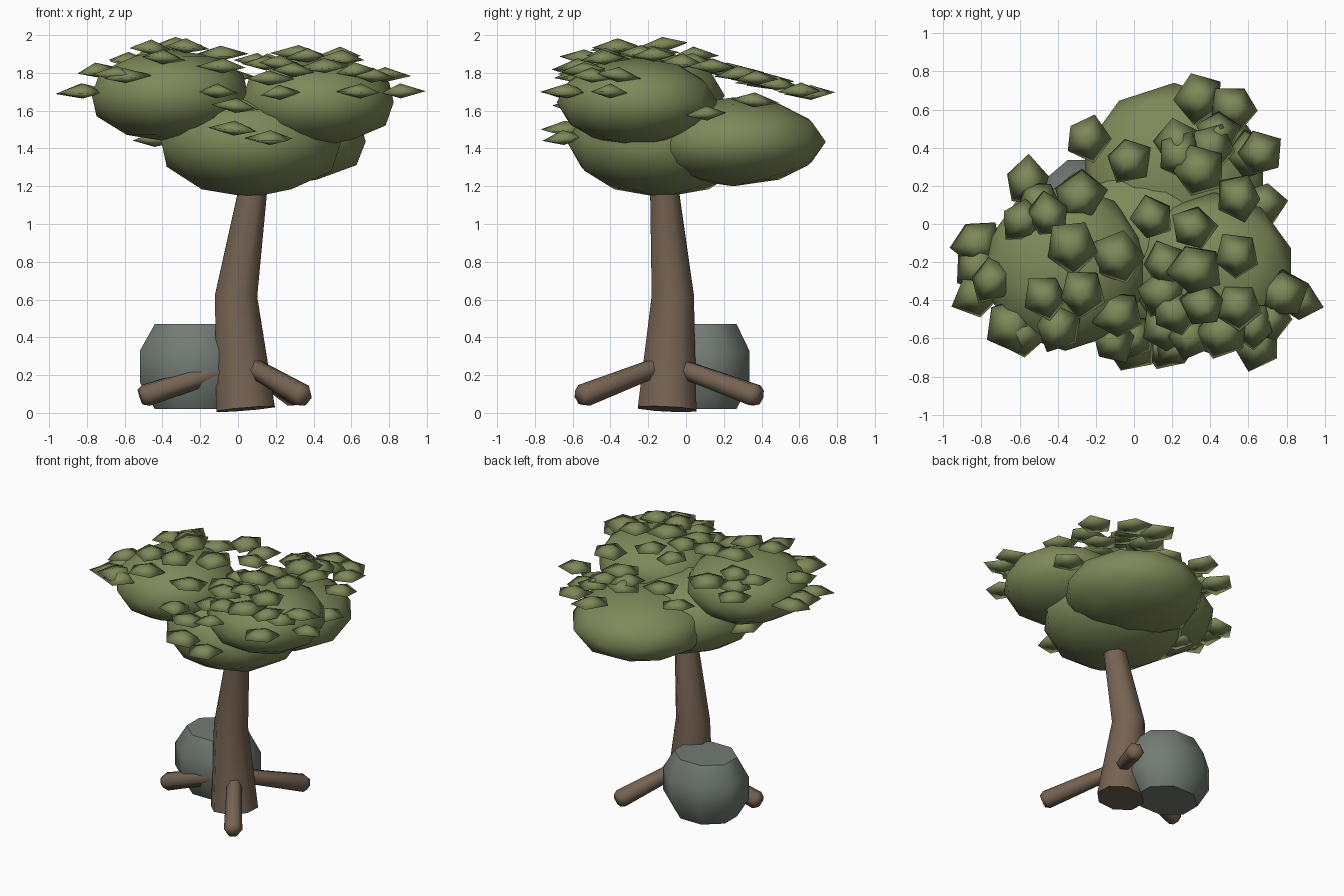
import bpy
import bmesh
import math
import random
from mathutils import Matrix, Vector, Euler

random.seed(4)
UP = Vector((0, 0, 1))

default_cube = bpy.data.objects.get("Cube")
if default_cube:
    bpy.data.objects.remove(default_cube, do_unlink=True)


def make_material(name, rgb):
    mat = bpy.data.materials.new(name)
    mat.use_nodes = True
    colour = (*rgb, 1)
    mat.diffuse_color = colour
    shader = mat.node_tree.nodes["Principled BSDF"]
    shader.inputs["Base Color"].default_value = colour
    shader.inputs["Roughness"].default_value = 0.9
    return mat


foliage_green = make_material("foliage green", (0.21, 0.25, 0.1))
bark_brown = make_material("bark brown", (0.18, 0.125, 0.085))
stone_grey = make_material("stone grey", (0.17, 0.2, 0.175))


def finish(bm, name, mat, sharp_angle):
    """Turn a bmesh into a shaded object."""
    bmesh.ops.recalc_face_normals(bm, faces=bm.faces)
    mesh = bpy.data.meshes.new(name)
    bm.to_mesh(mesh)
    bm.free()
    mesh.materials.append(mat)
    obj = bpy.data.objects.new(name, mesh)
    bpy.context.collection.objects.link(obj)
    bpy.ops.object.select_all(action="DESELECT")
    obj.select_set(True)
    bpy.context.view_layer.objects.active = obj
    bpy.ops.object.shade_smooth_by_angle(angle=math.radians(sharp_angle))
    return obj


def loft(name, path, sides, mat, sharp_angle, depth=1):
    """Capped tube through (centre, radius) stations; depth scales its y radius."""
    bm = bmesh.new()
    points = [Vector(p) for p, _ in path]
    rings = []
    for i, (_, radius) in enumerate(path):
        before = points[max(i - 1, 0)]
        after = points[min(i + 1, len(points) - 1)]
        turn = UP.rotation_difference((after - before).normalized())
        ring = []
        for k in range(sides):
            a = math.tau * (k + 0.5) / sides
            offset = Vector((math.cos(a), math.sin(a) * depth, 0)) * radius
            ring.append(bm.verts.new(points[i] + turn @ offset))
        rings.append(ring)
    for low, high in zip(rings, rings[1:]):
        for k in range(sides):
            n = (k + 1) % sides
            bm.faces.new((low[k], low[n], high[n], high[k]))
    bm.faces.new(rings[0])
    bm.faces.new(rings[-1])
    return finish(bm, name, mat, sharp_angle)


# Bent, tapering trunk
loft("trunk", [((0.04, -0.1, 0.02), 0.168), ((-0.01, -0.07, 0.62), 0.121),
               ((0.09, -0.12, 1.25), 0.077)], 8, bark_brown, 50)

# Three roots spread evenly around the trunk, with blunted ends
for label, degrees in (("front", -56), ("back", 61), ("side", 186)):
    a = math.radians(degrees)
    outward = Vector((math.cos(a), math.sin(a), 0))
    foot = Vector((0.04, -0.1, 0))
    loft(label + "_root",
         [(foot + outward * 0.09 + UP * 0.235, 0.052),
          (foot + outward * 0.53 + UP * 0.093, 0.064),
          (foot + outward * 0.56 + UP * 0.083, 0.045)], 6, bark_brown, 65)

# Boulder with flat top and bottom
rock = Vector((-0.228, 0.085, 0))
loft("boulder", [(rock + UP * z, r) for z, r in
                 ((0.02, 0.23), (0.16, 0.315), (0.33, 0.315), (0.47, 0.23))],
     8, stone_grey, 50, depth=0.86)

# Flattened foliage masses: centre, width radius, height radius
MASSES = {
    "lower_foliage": ((0.07, -0.13, 1.435), 0.5, 0.295),
    "left_side_foliage": ((0.42, -0.26, 1.645), 0.425, 0.235),
    "right_side_foliage": ((-0.36, -0.23, 1.68), 0.435, 0.245),
    "back_foliage": ((0.21, 0.25, 1.435), 0.49, 0.235),
}
for name, (centre, wide, tall) in MASSES.items():
    bm = bmesh.new()
    bmesh.ops.create_icosphere(
        bm, subdivisions=2, radius=1,
        matrix=Matrix.Translation(centre) @ Matrix.Diagonal((wide, wide, tall, 1)))
    finish(bm, name, foliage_green, 80)


def canopy_height(x, y):
    """Height of the leaf layer above a ground point, sloping down to the back."""
    best = 1.67 if y < 0 else 1.84 - 0.27 * y
    for (cx, cy, cz), wide, tall in MASSES.values():
        d = math.hypot(x - cx, y - cy) / wide
        if d < 1:
            best = max(best, cz + tall * math.sqrt(1 - d * d))
    return best


def add_leaf(bm, position):
    """Flat five-sided leaf clump with a raised and a lowered tip."""
    tilt = Euler((random.uniform(-0.1, 0.1), random.uniform(-0.1, 0.1),
                  random.uniform(0, math.tau))).to_matrix()
    size = random.uniform(0.125, 0.145)
    place = Vector(position)
    rim = []
    for k in range(5):
        a = math.tau * k / 5
        corner = Vector((math.cos(a), math.sin(a), 0)) * size * random.uniform(0.8, 1.1)
        rim.append(bm.verts.new(place + tilt @ corner))
    top = bm.verts.new(place + tilt @ Vector((0, 0, 0.047)))
    bottom = bm.verts.new(place + tilt @ Vector((0, 0, -0.032)))
    for k in range(5):
        n = (k + 1) % 5
        bm.faces.new((rim[k], rim[n], top))
        bm.faces.new((rim[n], rim[k], bottom))


# Leaf clumps resting on the canopy
LEAF_SPOTS = [
    (-.25, .45), (-.03, .34), (.35, .66), (.53, .61), (.23, .42), (.44, .48),
    (.31, -.02), (.1, .03), (-.28, .14), (.4, .4), (.24, .35), (.66, .37),
    (-.56, .22), (-.45, .04), (-.58, .02), (-.33, -.12), (-.09, -.18),
    (-.83, -.1), (-.75, -.3), (-.82, -.37), (-.82, -.22), (-.46, -.38),
    (-.28, -.36), (-.6, -.57), (-.4, -.54), (-.11, -.61), (-.08, -.48),
    (.15, -.36), (.32, -.24), (.54, -.17), (.16, -.21), (.37, -.43),
    (.55, -.43), (.78, -.36), (.65, -.63), (.71, -.5), (.16, -.55),
    (.29, -.58), (.46, -.57), (.86, -.4), (.34, .28), (-.5, .12),
    (.22, -.46), (.62, -.54), (-.64, -.53), (.55, .14),
]
LOW_LEAVES = [(-.44, -.08, 1.44), (-.02, -.64, 1.5), (.17, -.65, 1.45), (-.01, -.6, 1.62),
              (.22, -.64, 1.69), (.68, .11, 1.58), (.62, .36, 1.65)]
bm = bmesh.new()
for x, y in LEAF_SPOTS:
    add_leaf(bm, (x, y, canopy_height(x, y) + 0.027))
for spot in LOW_LEAVES:
    add_leaf(bm, spot)
finish(bm, "leaves", foliage_green, 180)
